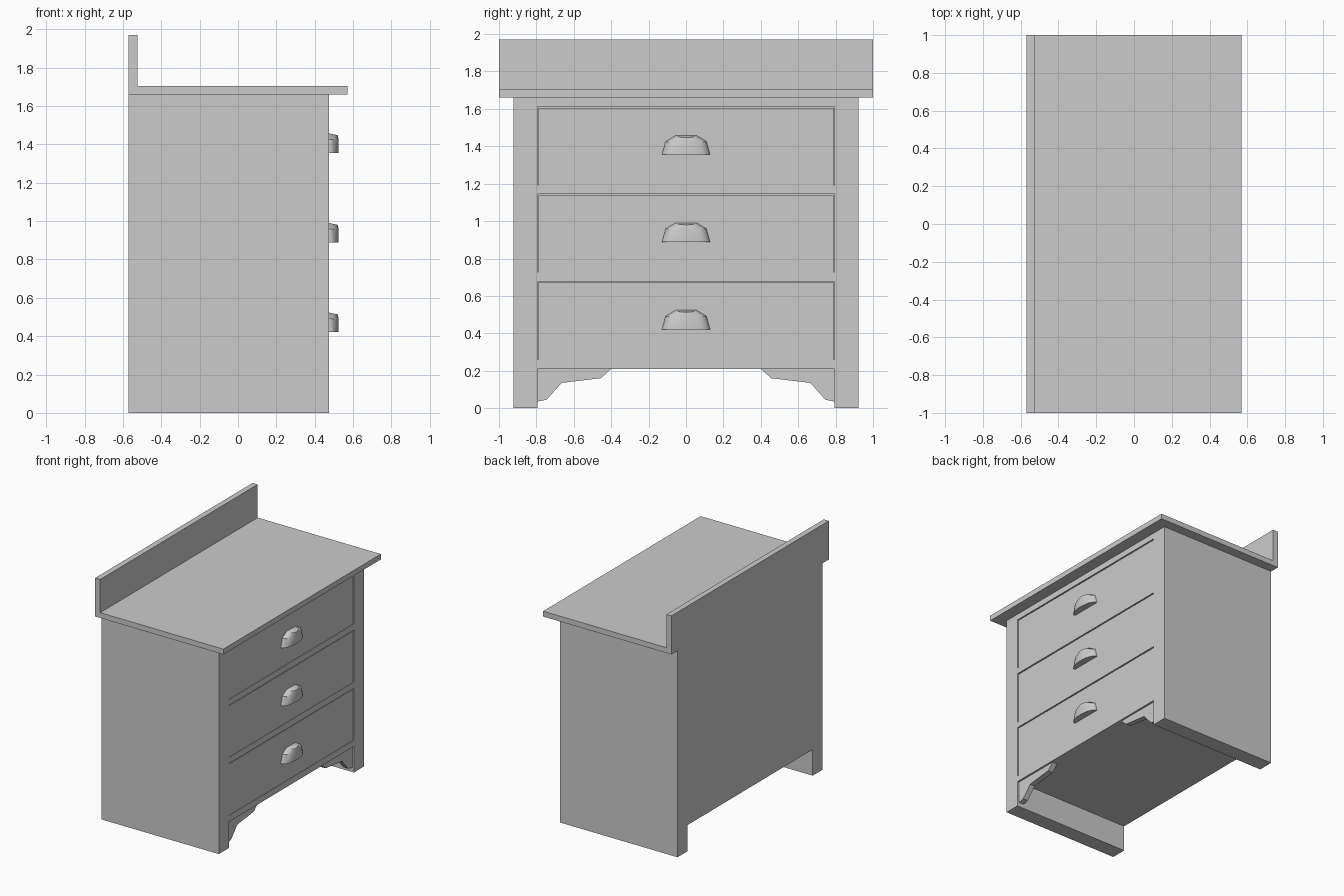
import bpy, bmesh, math

if "Cube" in bpy.data.objects:
    bpy.data.objects.remove(bpy.data.objects["Cube"])

BACK, FRONT = -0.57, 0.475      # cabinet depth along x; drawers face +x
PITCH = 0.467                   # drawer spacing
DRAWER_BOTTOMS = [0.26 + PITCH * i for i in range(3)]


def finish(name, bm):
    bmesh.ops.recalc_face_normals(bm, faces=bm.faces)
    mesh = bpy.data.meshes.new(name)
    bm.to_mesh(mesh)
    bm.free()
    obj = bpy.data.objects.new(name, mesh)
    bpy.context.collection.objects.link(obj)
    return obj


def extrude_profile(name, points, offset):
    """Close a planar profile and extrude it along offset."""
    bm = bmesh.new()
    face = bm.faces.new([bm.verts.new(p) for p in points])
    ext = bmesh.ops.extrude_face_region(bm, geom=[face])
    verts = [g for g in ext["geom"] if isinstance(g, bmesh.types.BMVert)]
    bmesh.ops.translate(bm, verts=verts, vec=offset)
    return finish(name, bm)


def box(name, x, y, z):
    base = [(x[0], y[0], z[0]), (x[1], y[0], z[0]), (x[1], y[1], z[0]), (x[0], y[1], z[0])]
    return extrude_profile(name, base, (0, 0, z[1] - z[0]))


def cup_pull(name, z0):
    """Loft of half-oval sections, tapering to a sloped flat top."""
    bm = bmesh.new()
    x0, n, rings = FRONT - 0.01, 12, []
    # half width, depth, height at back, height at front
    for w, d, zb, zf in ((0.13, 0.06, 0, 0), (0.11, 0.06, 0.072, 0.066), (0.056, 0.055, 0.104, 0.092)):
        ring = []
        for i in range(n + 1):
            a = math.pi * i / n
            s = math.sin(a) ** 0.8 if 0 < i < n else 0
            ring.append(bm.verts.new((x0 + d * s, -w * math.cos(a), z0 + zb + (zf - zb) * s)))
        rings.append(ring)
    for lo, hi in zip(rings, rings[1:]):
        for i in range(n + 1):
            j = (i + 1) % (n + 1)
            bm.faces.new((lo[i], lo[j], hi[j], hi[i]))
    bm.faces.new(rings[0])
    bm.faces.new(rings[-1])
    obj = finish(name, bm)
    bpy.ops.object.select_all(action='DESELECT')
    obj.select_set(True)
    bpy.context.view_layer.objects.active = obj
    bpy.ops.object.shade_smooth_by_angle(angle=math.radians(35))


# L-shaped worktop with raised back board
top_profile = [(BACK, 1.66), (0.57, 1.66), (0.57, 1.703), (-0.525, 1.703), (-0.525, 1.97), (BACK, 1.97)]
extrude_profile("worktop", [(x, -1, z) for x, z in top_profile], (0, 2, 0))

# Inner case
box("case", (BACK, FRONT - 0.025), (-0.795, 0.795), (0.21, 1.66))

# Thick side panels and shaped foot brackets
bracket = [(0.40, 0.21), (0.455, 0.16), (0.665, 0.135), (0.745, 0.045), (0.795, 0.035), (0.795, 0.21)]
for side, s in (("left", -1), ("right", 1)):
    box(side + "_side_panel", (BACK, FRONT), sorted((s * 0.795, s * 0.922)), (0, 1.66))
    extrude_profile(side + "_foot_bracket", [(0.415, s * y, z) for y, z in bracket], (0.045, 0, 0))

# Front rails between the drawers
edges = [0.21] + [v for z in DRAWER_BOTTOMS for v in (z, z + 0.418)] + [1.66]
for i in range(0, len(edges), 2):
    box(f"front_rail_{i // 2 + 1}", (FRONT - 0.025, FRONT), (-0.795, 0.795), edges[i:i + 2])

# Drawer fronts, set in slightly, with their pulls
for i, z in enumerate(DRAWER_BOTTOMS, 1):
    box(f"drawer_front_{i}", (FRONT - 0.025, FRONT - 0.004), (-0.788, 0.788), (z, z + 0.411))
    cup_pull(f"drawer_pull_{i}", z + 0.161)
